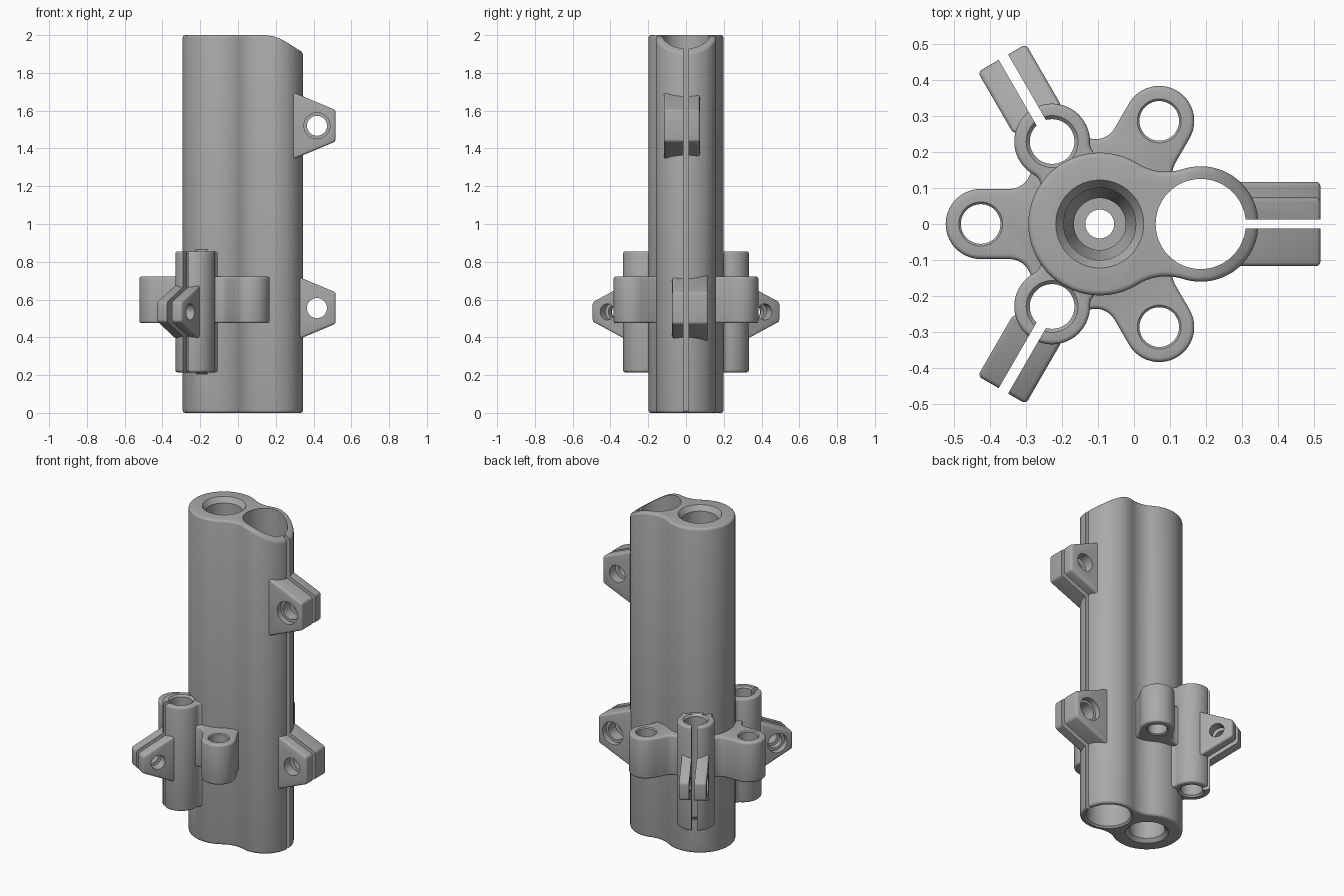
import bpy, bmesh
from math import pi, sin, cos, sqrt, atan2, radians
from mathutils import Matrix

if "Cube" in bpy.data.objects:
    bpy.data.objects.remove(bpy.data.objects["Cube"], do_unlink=True)

GREY = (0.4, 0.4, 0.4, 1)
mat = bpy.data.materials.new("mid_grey")
mat.use_nodes = True
mat.diffuse_color = GREY
mat.node_tree.nodes["Principled BSDF"].inputs["Base Color"].default_value = GREY

AXIS = Matrix.Translation((-0.095, 0, 0))   # everything radiates from the main bore
parts, cutters = [], []


def polar(angle):
    return AXIS @ Matrix.Rotation(radians(angle), 4, "Z")


def finish(name, bm, matrix, group):
    bm.transform(matrix)
    bmesh.ops.recalc_face_normals(bm, faces=bm.faces)
    mesh = bpy.data.meshes.new(name)
    bm.to_mesh(mesh)
    bm.free()
    mesh.materials.append(mat)
    obj = bpy.data.objects.new(name, mesh)
    bpy.context.collection.objects.link(obj)
    group.append(obj)
    return obj


def prism(points, z0, z1, bevel=0.0):
    """Extrude an outline upwards and round its sharp edges."""
    bm = bmesh.new()
    low = [bm.verts.new((x, y, z0)) for x, y in points]
    top = [bm.verts.new((x, y, z1)) for x, y in points]
    bm.faces.new(low[::-1])
    bm.faces.new(top)
    n = len(points)
    for i in range(n):
        j = (i + 1) % n
        bm.faces.new((low[i], low[j], top[j], top[i]))
    bmesh.ops.recalc_face_normals(bm, faces=bm.faces)
    if bevel:
        sharp = [e for e in bm.edges if abs(e.calc_face_angle()) > 0.35]
        bmesh.ops.bevel(bm, geom=sharp, offset=bevel, segments=3, profile=0.5,
                        affect="EDGES", clamp_overlap=False)
    return bm


def lathe(profile, n=48):
    """Closed solid of revolution from (radius, height) pairs."""
    bm = bmesh.new()
    rings = [[bm.verts.new((r * cos(2 * pi * i / n), r * sin(2 * pi * i / n), z))
              for i in range(n)] for r, z in profile]
    for a, b in zip(rings, rings[1:]):
        for i in range(n):
            j = (i + 1) % n
            bm.faces.new((a[i], a[j], b[j], b[i]))
    bm.faces.new(rings[0][::-1])
    bm.faces.new(rings[-1])
    return bm


def arc(cx, cy, r, a0, a1, n):
    return [(cx + r * cos(a0 + (a1 - a0) * i / n), cy + r * sin(a0 + (a1 - a0) * i / n))
            for i in range(n + 1)]


def twin_outline(r1, r2, d, f):
    """Two circles joined by concave fillets of radius f."""
    cx = ((r1 + f) ** 2 - (r2 + f) ** 2 + d * d) / (2 * d)
    cy = sqrt((r1 + f) ** 2 - cx * cx)
    a, b = atan2(cy, cx), atan2(cy, cx - d)
    upper = (arc(d, 0, r2, 0, b, 18) + arc(cx, cy, f, b + pi, a + pi, 10)[1:-1]
             + arc(0, 0, r1, a, pi, 20))
    return upper + [(x, -y) for x, y in upper[-2:0:-1]]


def bore(r, z0, z1, matrix, c=0.01):
    profile = [(r + 2 * c, z0 - c), (r, z0 + c), (r, z1 - c), (r + 2 * c, z1 + c)]
    finish("bore_cutter", lathe(profile), matrix, cutters)


def slit(angle, start, half, z0, z1):
    box = [(start, -half), (0.7, -half), (0.7, half), (start, half)]
    finish("slit_cutter", prism(box, z0, z1), polar(angle), cutters)


def clamp_lug(name, angle, z, root, tip, half_root, half_tip, thick, thin, side, hole, r):
    """Tapered ear across a slit, with a bolt hole counterbored on its thick side."""
    outline = [(root, z - half_root), (tip, z - half_tip), (tip, z + half_tip), (root, z + half_root)]
    lo, hi = (-thin, thick) if side > 0 else (-thick, thin)
    finish(name, prism(outline, -hi, -lo, 0.012),
           polar(angle) @ Matrix.Rotation(pi / 2, 4, "X"), parts)
    step = thick - 0.035
    profile = [(r, -0.2), (r, step), (r + 0.016, step), (r + 0.016, 0.2)]
    place = polar(angle) @ Matrix.Translation((hole, 0, z)) @ Matrix.Rotation(-side * pi / 2, 4, "X")
    finish("bolt_cutter", lathe(profile, 32), place, cutters)


# Main body: two merged barrels, with the top falling away over the smaller one
FALL = [(0.24, 0.0), (0.28, 0.006), (0.32, 0.02), (0.36, 0.042), (0.40, 0.068), (0.46, 0.105)]


def drop(x):
    for (x0, d0), (x1, d1) in zip(FALL, FALL[1:]):
        if x0 <= x <= x1:
            return d0 + (d1 - d0) * (x - x0) / (x1 - x0)
    return 0.0


bm = prism(twin_outline(0.198, 0.16, 0.28, 0.15), 0, 2, 0.014)
for x, _ in FALL[:-1]:
    bmesh.ops.bisect_plane(bm, geom=bm.verts[:] + bm.edges[:] + bm.faces[:],
                           plane_co=(x, 0, 0), plane_no=(1, 0, 0))
for v in bm.verts:
    if v.co.z > 1:
        v.co.z -= drop(v.co.x)
finish("main_body", bm, AXIS, parts)

# Stepped main bore and the clamping bore with its slit
finish("main_bore_cutter", lathe([
    (0.13, -0.01), (0.1, 0.02), (0.1, 0.3), (0.04, 0.34), (0.04, 0.5), (0.072, 0.5),
    (0.072, 0.6), (0.1, 0.65), (0.1, 1.97), (0.122, 2.0), (0.13, 2.01)]), AXIS, cutters)
bore(0.125, 0, 2.2, AXIS @ Matrix.Translation((0.28, 0, 0)))
slit(0, 0.34, 0.013, -0.1, 2.1)

# Bolted lugs on the clamping bore
for name, z, side in (("upper_clamp_lug", 1.52, -1), ("lower_clamp_lug", 0.555, 1)):
    clamp_lug(name, 0, z, 0.35, 0.612, 0.193, 0.083, 0.117, 0.073, side, 0.513, 0.053)

# Side tubes, each with a slit and a bolted lug
for word, angle, side in (("back", 120, 1), ("front", 240, -1)):
    finish(word + "_side_tube", prism(twin_outline(0.19, 0.105, 0.264, 0.035), 0.215, 0.855, 0.012),
           polar(angle), parts)
    bore(0.062, 0.215, 0.855, polar(angle) @ Matrix.Translation((0.264, 0, 0)))
    slit(angle, 0.27, 0.015, 0.1, 1.0)
    clamp_lug(word + "_tube_lug", angle, 0.535, 0.335, 0.534, 0.145, 0.052,
              0.082, 0.072, side, 0.44, 0.043)

# Mounting ears between the tubes
half = [(0.12, 0.152)] + arc(0.25, 0.157, 0.06, pi, 1.5 * pi, 8) + arc(0.33, 0, 0.097, pi / 2, 0, 14)
ear = half + [(x, -y) for x, y in half[-2::-1]]
for word, angle in (("back", 60), ("right", 180), ("front", 300)):
    finish(word + "_mounting_ear", prism(ear, 0.475, 0.722, 0.012), polar(angle), parts)
    bore(0.055, 0.475, 0.722, polar(angle) @ Matrix.Translation((0.33, 0, 0)), 0.006)

# Cut every bore, slit and bolt hole, then shade
for obj in parts:
    bpy.ops.object.select_all(action="DESELECT")
    obj.select_set(True)
    bpy.context.view_layer.objects.active = obj
    for cutter in cutters:
        mod = obj.modifiers.new("cut", "BOOLEAN")
        mod.operation, mod.solver, mod.object = "DIFFERENCE", "EXACT", cutter
        bpy.ops.object.modifier_apply(modifier=mod.name)
    bpy.ops.object.shade_smooth_by_angle(angle=radians(35))
for cutter in cutters:
    bpy.data.objects.remove(cutter, do_unlink=True)
